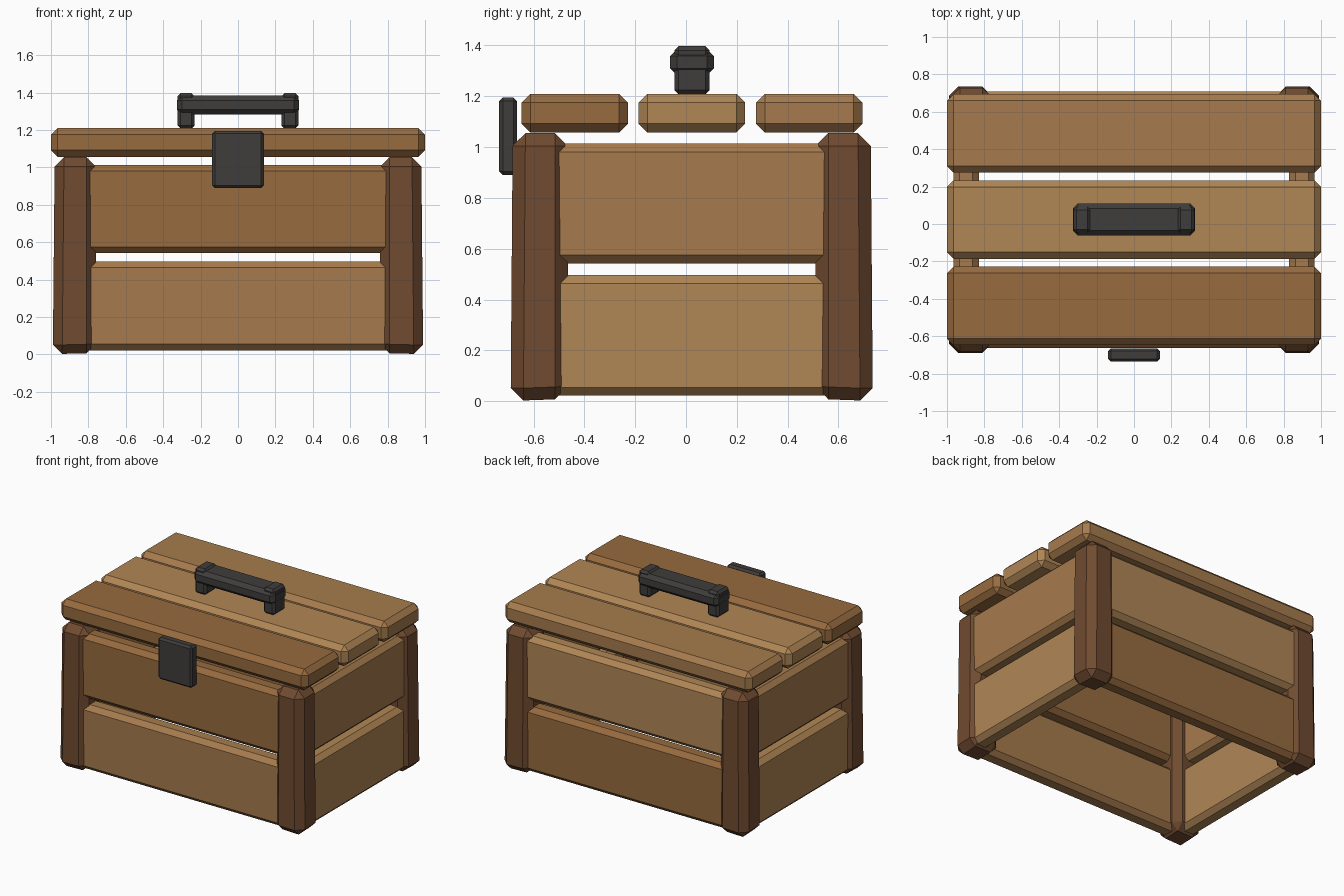
import bpy, bmesh

if "Cube" in bpy.data.objects:
    bpy.data.objects.remove(bpy.data.objects["Cube"])

YC = 0.0225  # depth centre of the wooden body (the latch shifts the overall centre)


def material(name, rgb):
    m = bpy.data.materials.new(name)
    m.diffuse_color = (*rgb, 1)
    m.use_nodes = True
    m.node_tree.nodes["Principled BSDF"].inputs["Base Color"].default_value = m.diffuse_color
    return m


LIGHT = material("light_wood", (0.434, 0.238, 0.091))
MID = material("mid_wood", (0.381, 0.198, 0.074))
DARK = material("dark_wood", (0.309, 0.147, 0.050))
POST = material("post_wood", (0.162, 0.070, 0.030))
METAL = material("dark_metal", (0.050, 0.047, 0.045))


def block(name, lo, hi, bevel, mat, shape=None):
    """Chamfered box between two corners; shape() may move its corners first."""
    bm = bmesh.new()
    bmesh.ops.create_cube(bm, size=1)
    for v in bm.verts:
        for i in range(3):
            v.co[i] = hi[i] if v.co[i] > 0 else lo[i]
        if shape:
            shape(v.co)
    bmesh.ops.bevel(bm, geom=bm.edges[:], offset=bevel, segments=1,
                    profile=0.5, affect='EDGES')
    bmesh.ops.recalc_face_normals(bm, faces=bm.faces[:])
    me = bpy.data.meshes.new(name)
    bm.to_mesh(me)
    bm.free()
    me.materials.append(mat)
    ob = bpy.data.objects.new(name, me)
    bpy.context.collection.objects.link(ob)
    return ob


# Corner posts: slightly splayed at the foot, with the inner foot edge raised
def splay(sx, sy):
    def shape(co):
        outer_x = abs(co.x) > 0.9
        outer_y = abs(co.y - YC) > 0.6
        if co.z > 0.5:
            co.x -= sx * 0.010 * outer_x
            co.y -= sy * 0.008 * outer_y
        else:
            co.z += 0.006 * (not outer_x) + 0.008 * (not outer_y)
    return shape


for sx, side in ((-1, "left"), (1, "right")):
    for sy, end in ((-1, "front"), (1, "back")):
        xs = sorted((sx * 0.76, sx * 0.99))
        ys = sorted((YC + sy * 0.4875, YC + sy * 0.7125))
        block(f"{end}_{side}_post", (xs[0], ys[0], 0), (xs[1], ys[1], 1.055),
              0.05, POST, splay(sx, sy))

# Wall planks: two rows on each of the four sides
rows = (("lower", 0.022, 0.497), ("upper", 0.542, 1.014))
wall_colours = {"front": (MID, DARK), "back": (DARK, LIGHT),
                "left": (LIGHT, MID), "right": (LIGHT, MID)}
for r, (row, z0, z1) in enumerate(rows):
    for s, long_side, short_side in ((-1, "front", "left"), (1, "back", "right")):
        y = sorted((YC + s * 0.55, YC + s * 0.686))
        block(f"{long_side}_{row}_plank", (-0.86, y[0], z0), (0.86, y[1], z1),
              0.033, wall_colours[long_side][r])
        x = sorted((s * 0.83, s * 0.965))
        block(f"{short_side}_{row}_plank", (x[0], YC - 0.58, z0), (x[1], YC + 0.58, z1),
              0.033, wall_colours[short_side][r])

# Lid planks
for name, y, mat in (("front", -0.647, DARK), ("middle", -0.186, LIGHT), ("back", 0.275, MID)):
    block(f"lid_{name}_plank", (-1, y, 1.057), (1, y + 0.419, 1.21), 0.035, mat)

# Latch plate
block("latch", (-0.138, -0.735, 0.89), (0.138, -0.665, 1.195), 0.014, METAL)

# Carrying handle: bar and two feet
block("handle_bar", (-0.327, -0.062, 1.283), (0.327, 0.11, 1.385), 0.027, METAL)
for sx, side in ((-1, "left"), (1, "right")):
    x = sorted((sx * 0.232, sx * 0.323))
    block(f"handle_{side}_foot", (x[0], -0.046, 1.208), (x[1], 0.092, 1.397), 0.016, METAL)
